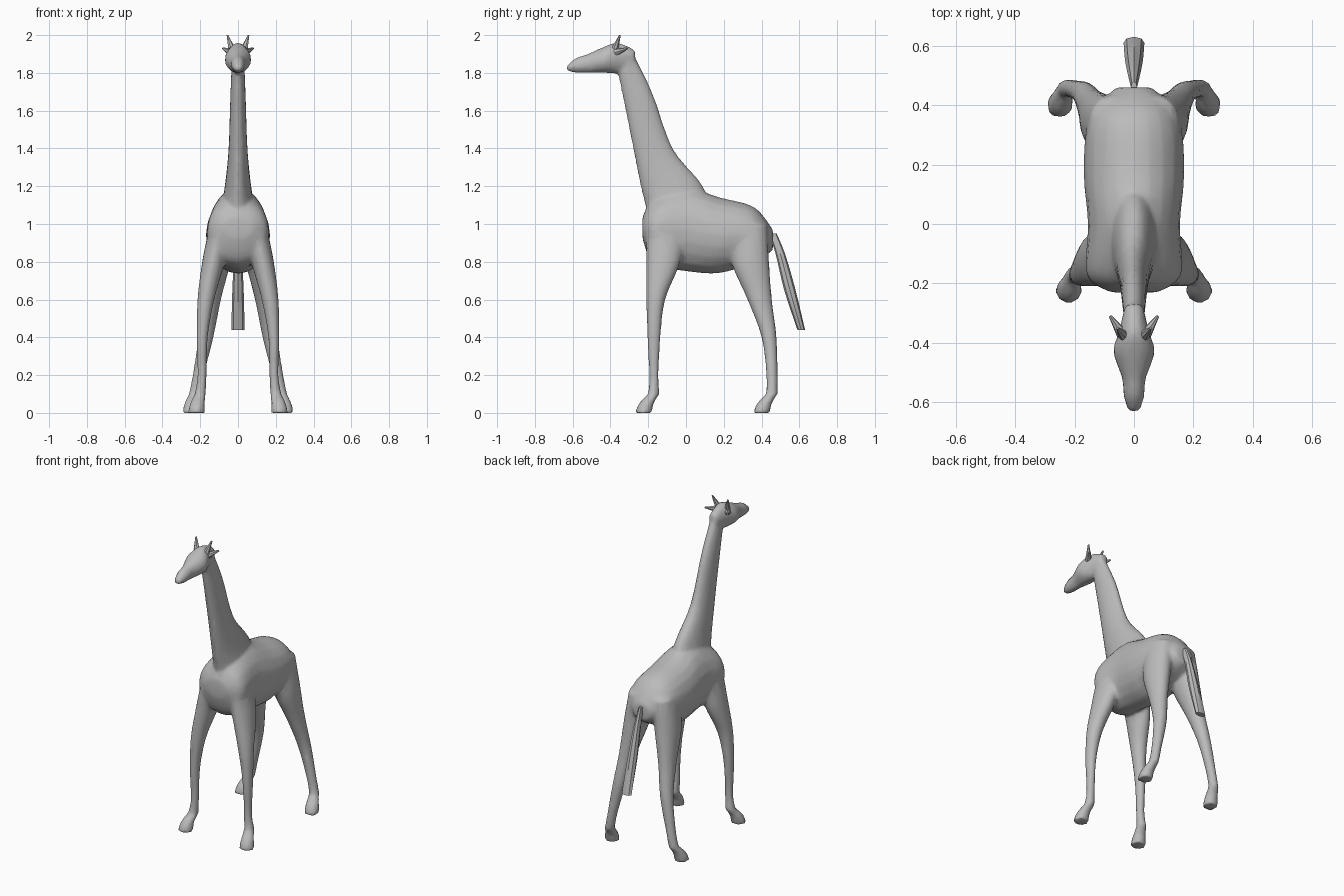
import bpy, bmesh, math
from mathutils import Vector

cube = bpy.data.objects.get("Cube")
if cube:
    bpy.data.objects.remove(cube, do_unlink=True)

grey = bpy.data.materials.new("plain grey")
grey.use_nodes = True
colour = (.5, .5, .5, 1)
grey.diffuse_color = colour
grey.node_tree.nodes["Principled BSDF"].inputs["Base Color"].default_value = colour


def refine(rows, steps=4):
    """Ease a smooth curve through a few guide rows."""
    rows = [Vector(row) for row in rows]
    padded = rows[:1] + rows + rows[-1:]
    eased = []
    for before, start, end, after in zip(padded, padded[1:], padded[2:], padded[3:]):
        leave, arrive = (end - before) / 2, (after - start) / 2
        for step in range(steps):
            t = step / steps
            blend = t * t * (3 - 2 * t)
            eased.append(start.lerp(end, blend) + leave * t * (1 - t) ** 2
                         - arrive * t * t * (1 - t))
    return eased + rows[-1:]


def loft(bm, rows, upright=False, sides=20, mirror=1):
    """Skin elliptical rings given as x, y, z, half width, half depth."""
    loops, faces = [], []
    for x, y, z, width, depth in refine(rows):
        loop = []
        for i in range(sides):
            angle = math.tau * i / sides
            across, along = width * math.cos(angle), depth * math.sin(angle)
            offset = Vector((across, 0, along) if upright else (across, along, 0))
            point = Vector((x, y, z)) + offset
            point.x *= mirror
            loop.append(bm.verts.new(point))
        loops.append(loop)
    for low, high in zip(loops, loops[1:]):
        for i in range(sides):
            j = (i + 1) % sides
            faces.append(bm.faces.new((low[i], low[j], high[j], high[i])))
    faces += [bm.faces.new(loops[0]), bm.faces.new(loops[-1])]
    bmesh.ops.recalc_face_normals(bm, faces=faces)


def upright_loft(bm, rows):
    """Rings across the length: y, underside, top, half width."""
    loft(bm, [(0, y, (low + high) / 2, width, (high - low) / 2)
              for y, low, high, width in rows], upright=True)


def level_loft(bm, rows):
    """Rings stacked in height: z, front, back, half width."""
    loft(bm, [(0, (front + back) / 2, z, width, (back - front) / 2)
              for z, front, back, width in rows])


def leg(bm, rows, mirror):
    """A tapering leg whose last ring is the ankle, with a hoof set forward of it."""
    loft(bm, rows, mirror=mirror)
    x, y, z, width, depth = rows[-1]
    loft(bm, [(x, y, z, width, depth),
              (x + .015, y - .04, z / 2, width * 1.3, depth * 1.3),
              (x + .02, y - .055, 0, width * 1.5, depth * 1.5)], mirror=mirror)


def finish(name, bm):
    mesh = bpy.data.meshes.new(name)
    bm.to_mesh(mesh)
    bm.free()
    mesh.materials.append(grey)
    obj = bpy.data.objects.new(name, mesh)
    bpy.context.collection.objects.link(obj)
    bpy.ops.object.select_all(action="DESELECT")
    obj.select_set(True)
    bpy.context.view_layer.objects.active = obj
    bpy.ops.object.shade_smooth_by_angle(angle=math.radians(35))
    return obj


def spike(name, base, tip, radius):
    """A tapering point from base to tip."""
    base, tip = Vector(base), Vector(tip)
    bm = bmesh.new()
    bmesh.ops.create_cone(bm, cap_ends=True, segments=7, radius1=radius,
                          radius2=radius / 4, depth=(tip - base).length)
    turn = (tip - base).to_track_quat("Z", "Y").to_matrix()
    bmesh.ops.rotate(bm, verts=bm.verts, matrix=turn)
    bmesh.ops.translate(bm, verts=bm.verts, vec=(base + tip) / 2)
    finish(name, bm)


body = bmesh.new()

# Torso from chest to rump
upright_loft(body, [
    (-.23, .92, 1.04, .08), (-.17, .79, 1.13, .16), (0, .75, 1.19, .155),
    (.18, .74, 1.14, .17), (.36, .8, 1.09, .15), (.46, .86, .97, .06)])

# Neck from withers to nape
level_loft(body, [
    (1, -.19, .15, .1), (1.2, -.24, .09, .07), (1.4, -.28, -.07, .05),
    (1.7, -.34, -.18, .04), (1.94, -.39, -.3, .03)])

# Head from muzzle to poll
upright_loft(body, [
    (-.63, 1.81, 1.84, .02), (-.58, 1.8, 1.88, .035), (-.52, 1.8, 1.9, .04),
    (-.43, 1.8, 1.94, .07), (-.36, 1.8, 1.96, .05), (-.27, 1.85, 1.92, .03)])

# Legs with hooves
for side in (-1, 1):
    leg(body, [
        (.09, -.11, 1, .06, .1), (.13, -.12, .8, .06, .09),
        (.17, -.16, .6, .045, .05), (.19, -.17, .4, .03, .035),
        (.19, -.17, .2, .025, .025), (.2, -.17, .1, .03, .03)], side)
    leg(body, [
        (.08, .33, 1, .07, .1), (.11, .34, .8, .07, .1),
        (.14, .39, .6, .05, .065), (.17, .44, .4, .04, .04),
        (.21, .455, .2, .03, .03), (.23, .455, .1, .03, .03)], side)

# Merge the overlapping forms into one softly faceted skin
skin = finish("body", body)
remesh = skin.modifiers.new("merge", "REMESH")
remesh.mode = "VOXEL"
remesh.voxel_size = .011
remesh.use_smooth_shade = True
soften = skin.modifiers.new("soften", "SMOOTH")
soften.iterations = 5
facets = skin.modifiers.new("facets", "DECIMATE")
facets.ratio = .16

# Flat hanging tail with a blunt end
tail = bmesh.new()
loft(tail, [
    (0, .46, .95, .01, .02), (0, .5, .84, .02, .025),
    (0, .55, .65, .03, .03), (0, .61, .44, .035, .02)], sides=8)
finish("tail", tail)

# Horns and ears in mirrored pairs
for side, label in ((-1, "right"), (1, "left")):
    spike(label + "_horn", (side * .035, -.375, 1.93), (side * .056, -.35, 2), .018)
    spike(label + "_ear", (side * .04, -.37, 1.91), (side * .08, -.31, 1.93), .02)
